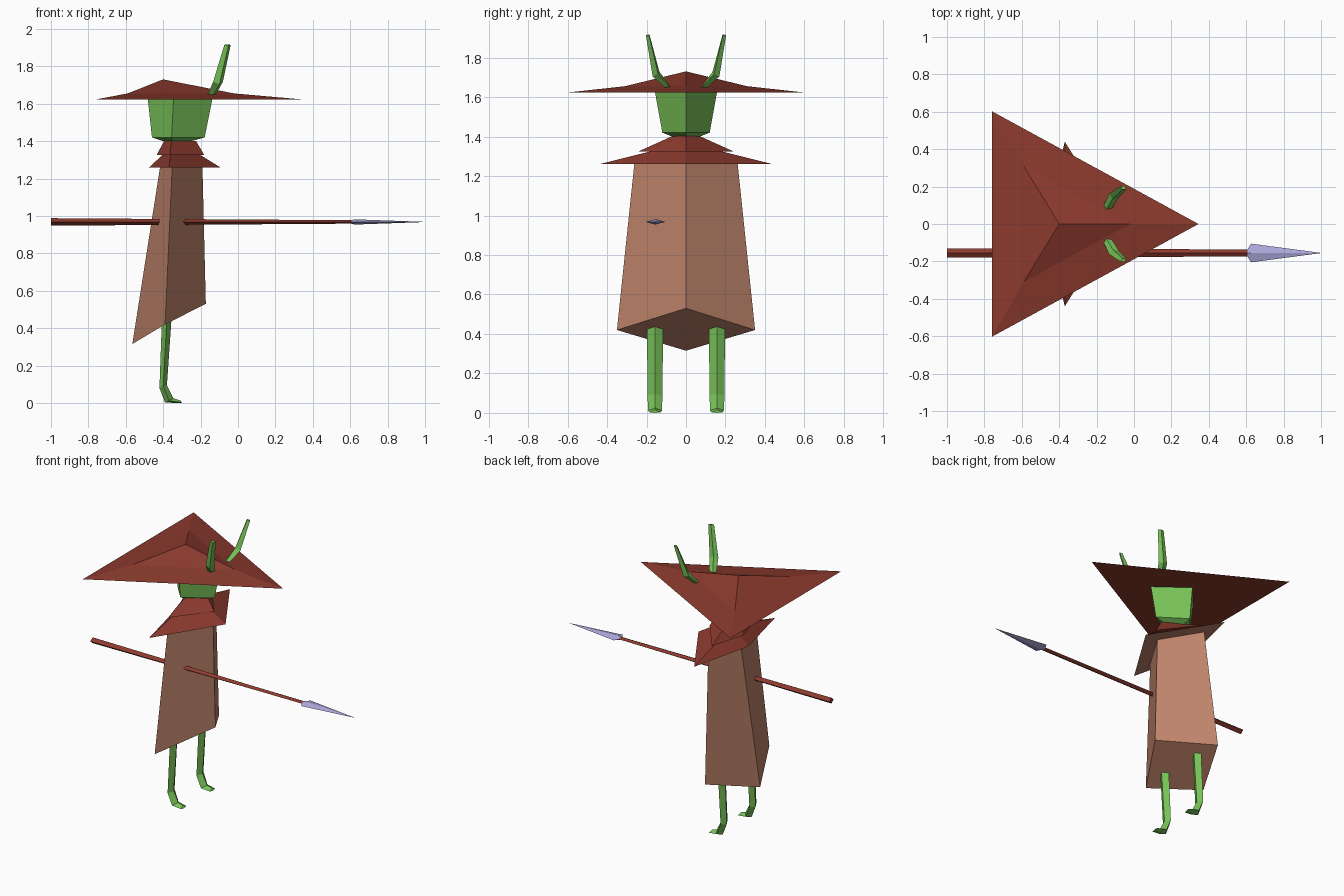
import bpy, bmesh
from mathutils import Vector

if "Cube" in bpy.data.objects:
    bpy.data.objects.remove(bpy.data.objects["Cube"])


def material(name, rgb):
    m = bpy.data.materials.new(name)
    m.diffuse_color = (*rgb, 1)
    m.use_nodes = True
    m.node_tree.nodes["Principled BSDF"].inputs["Base Color"].default_value = m.diffuse_color
    return m


RED = material("dark_red_cloth", (0.26, 0.042, 0.027))
TAN = material("tan_cloth", (0.52, 0.23, 0.145))
GREEN = material("green_skin", (0.19, 0.55, 0.10))
STEEL = material("pale_steel", (0.43, 0.40, 0.72))


def loft(name, rings, mat, cap_start=True, cap_end=True, mirror=False):
    """Skin equal-sized point rings; optionally mirror across y = 0."""
    bm = bmesh.new()
    rows = [[bm.verts.new(p) for p in ring] for ring in rings]
    n = len(rows[0])
    for a, b in zip(rows, rows[1:]):
        for i in range(n):
            j = (i + 1) % n
            bm.faces.new((a[i], a[j], b[j], b[i]))
    if cap_start:
        bm.faces.new(rows[0][::-1])
    if cap_end:
        bm.faces.new(rows[-1])
    bmesh.ops.remove_doubles(bm, verts=bm.verts, dist=1e-5)
    bmesh.ops.recalc_face_normals(bm, faces=bm.faces)
    me = bpy.data.meshes.new(name)
    bm.to_mesh(me)
    bm.free()
    me.materials.append(mat)
    ob = bpy.data.objects.new(name, me)
    bpy.context.collection.objects.link(ob)
    if mirror:
        md = ob.modifiers.new("mirror", 'MIRROR')
        md.use_axis = (False, True, False)
        pivot_free = md.mirror_object is None
    return ob


def diamond(back, side, front, w, y=0.0):
    """Four-sided ring from (x, z) pairs and a half width in y."""
    return [(back[0], y, back[1]), (side[0], y - w, side[1]),
            (front[0], y, front[1]), (side[0], y + w, side[1])]


def level(z, xb, xs, xf, w):
    return diamond((xb, z), (xs, z), (xf, z), w)


def triangle(z, xb, xf, w):
    return [(xb, -w, z), (xf, 0, z), (xb, w, z)]


# Straw-style hat: three-sided, flared brim, flat underside
bm_hat = [triangle(1.623, -0.76, 0.345, 0.603),
          triangle(1.655, -0.59, -0.02, 0.31),
          triangle(1.73, -0.4005, -0.3995, 0.0005)]
loft("hat", bm_hat, RED)

# Head with a small chin bevel
loft("head", [level(1.40, -0.40, -0.35, -0.25, 0.07),
              level(1.42, -0.46, -0.355, -0.178, 0.12),
              level(1.625, -0.482, -0.345, -0.137, 0.157)], GREEN)

# Robe, slanted hem, flaring under the cape
LIP = level(1.26, -0.475, -0.37, -0.095, 0.44)
loft("robe", [diamond((-0.565, 0.315), (-0.39, 0.42), (-0.172, 0.53), 0.35),
              level(1.26, -0.417, -0.352, -0.19, 0.262), LIP],
     TAN, cap_end=False)

# Two-tier cape collar
loft("cape_lower", [LIP, level(1.325, -0.405, -0.36, -0.20, 0.18)],
     RED, cap_start=False)
loft("cape_upper", [level(1.325, -0.435, -0.365, -0.18, 0.24),
                    level(1.402, -0.395, -0.355, -0.225, 0.07)], RED)

# Legs with small feet
LY = 0.157
loft("legs", [diamond((-0.405, 0.5), (-0.378, 0.5), (-0.352, 0.5), 0.041, LY),
              diamond((-0.42, 0.08), (-0.40, 0.09), (-0.38, 0.095), 0.038, LY),
              diamond((-0.39, 0.002), (-0.368, 0.012), (-0.345, 0.025), 0.035, LY),
              diamond((-0.298, 0.0), (-0.305, 0.002), (-0.31, 0.014), 0.028, LY)],
     GREEN, mirror=True)


# Ears: bent, tapering, poking through the brim
def ear_ring(c, along, across):
    c, a, b = Vector(c), Vector(along), Vector(across)
    return [c + a, c + b, c - a, c - b]


loft("ears", [ear_ring((-0.155, 0.075, 1.63), (0.016, -0.008, 0), (0.004, 0.008, -0.006)),
              ear_ring((-0.135, 0.10, 1.66), (0.022, -0.010, 0), (0.006, 0.010, -0.008)),
              ear_ring((-0.107, 0.152, 1.717), (0.026, -0.010, 0.0), (0.008, 0.017, -0.012)),
              ear_ring((-0.056, 0.194, 1.915), (0.017, -0.007, 0), (0.005, 0.009, -0.002))],
     GREEN, mirror=True)


# Spear along x
def spear_ring(x, ry, rz, y=-0.155, z=0.968):
    return [(x, y - ry, z), (x, y, z - rz), (x, y + ry, z), (x, y, z + rz)]


loft("spear_shaft", [spear_ring(-1.0, 0.024, 0.020),
                     spear_ring(0.62, 0.019, 0.009)], RED)
loft("spear_blade", [spear_ring(0.607, 0.019, 0.010),
                     spear_ring(0.625, 0.05, 0.014),
                     spear_ring(1.0, 0.0005, 0.0005)], STEEL)
